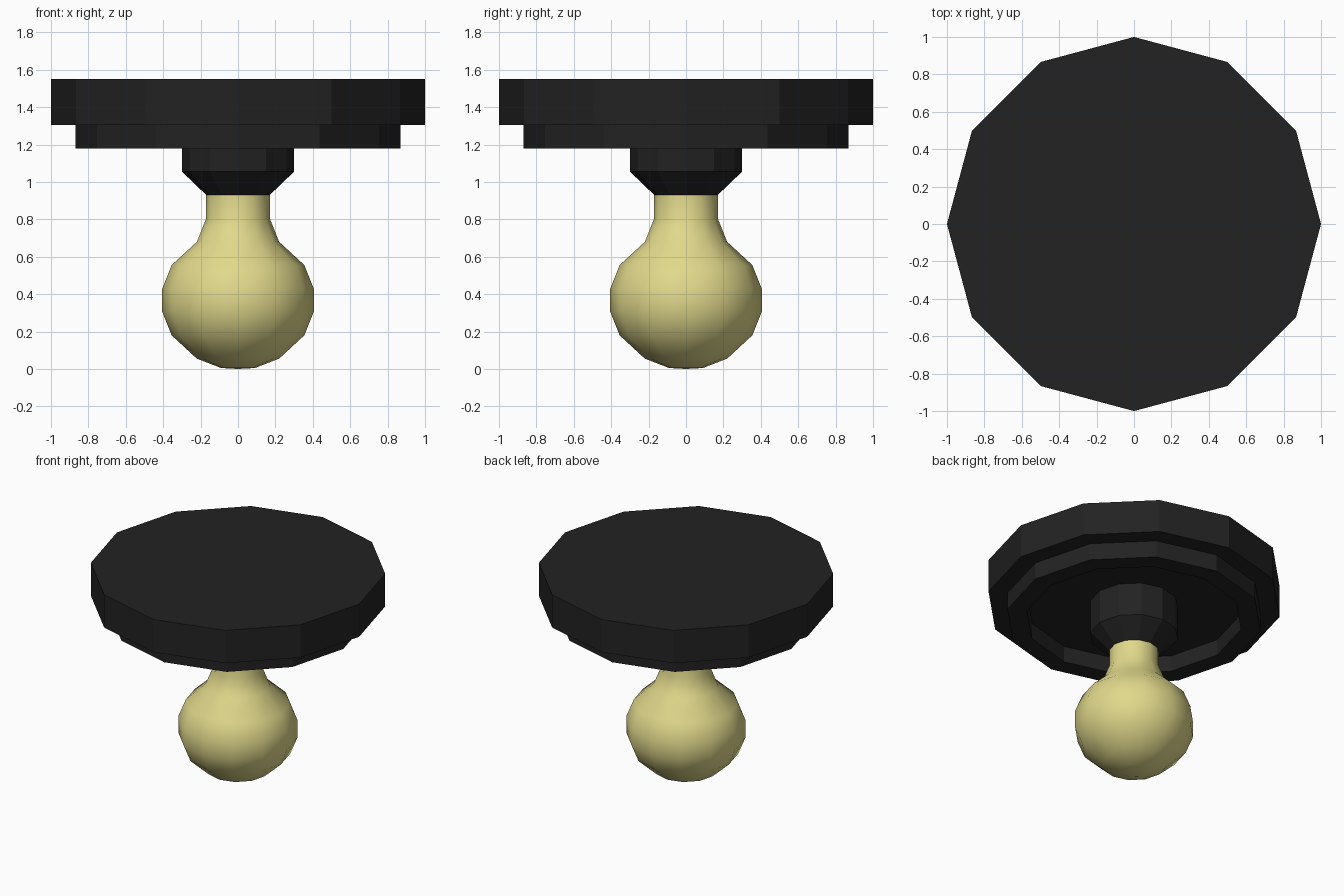
import bpy, bmesh, math

if "Cube" in bpy.data.objects:
    bpy.data.objects.remove(bpy.data.objects["Cube"])

SIDES = 12


def material(name, rgb):
    m = bpy.data.materials.new(name)
    m.diffuse_color = (*rgb, 1.0)
    m.use_nodes = True
    m.node_tree.nodes["Principled BSDF"].inputs["Base Color"].default_value = m.diffuse_color
    return m


def lathe(name, profile, mat, smooth=False):
    """Spin a (radius, z) profile around z; radius 0 makes a pole."""
    bm = bmesh.new()
    rings = []
    for r, z in profile:
        if r == 0:
            rings.append([bm.verts.new((0, 0, z))] * SIDES)
        else:
            rings.append([bm.verts.new((r * math.cos(a), r * math.sin(a), z))
                          for a in (2 * math.pi * i / SIDES for i in range(SIDES))])
    for low, high in zip(rings, rings[1:]):
        for i in range(SIDES):
            j = (i + 1) % SIDES
            corners = list(dict.fromkeys((low[i], low[j], high[j], high[i])))
            bm.faces.new(corners).smooth = smooth
    bmesh.ops.recalc_face_normals(bm, faces=bm.faces)
    mesh = bpy.data.meshes.new(name)
    bm.to_mesh(mesh)
    bm.free()
    mesh.materials.append(mat)
    obj = bpy.data.objects.new(name, mesh)
    bpy.context.collection.objects.link(obj)
    return obj


black = material("black metal", (0.016, 0.016, 0.016))
glow = material("pale yellow glass", (0.75, 0.69, 0.26))

# Ceiling plate: wide disc, stepped rim, recessed underside
lathe("ceiling_plate", [(0, 1.30), (0.735, 1.30), (0.735, 1.18), (0.87, 1.18),
                        (0.87, 1.305), (1.0, 1.305), (1.0, 1.55), (0, 1.55)], black)

# Socket: short cylinder tapering to the bulb neck
lathe("socket", [(0, 0.93), (0.17, 0.93), (0.30, 1.055), (0.30, 1.30)], black)

# Bulb: smooth globe with a narrow neck
lathe("bulb", [(0, 0.0), (0.09, 0.005), (0.22, 0.055), (0.355, 0.18), (0.405, 0.305),
               (0.405, 0.43), (0.355, 0.555), (0.22, 0.68), (0.17, 0.805),
               (0.17, 0.93)], glow, smooth=True)
